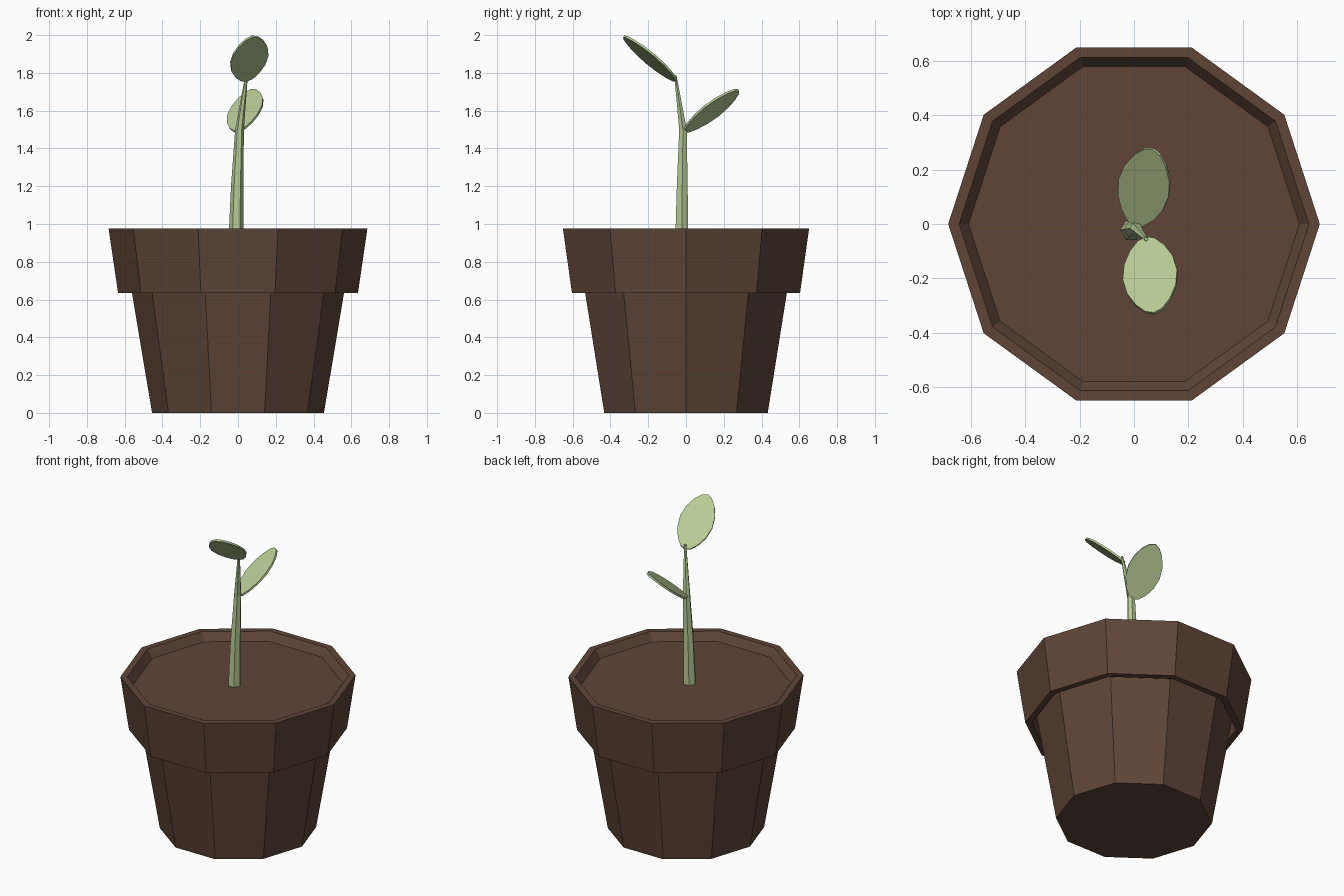
import bpy, bmesh
from math import sin, cos, pi
from mathutils import Vector

if "Cube" in bpy.data.objects:
    bpy.data.objects.remove(bpy.data.objects["Cube"])


def material(name, color):
    m = bpy.data.materials.new(name)
    m.diffuse_color = (*color, 1)
    m.use_nodes = True
    m.node_tree.nodes["Principled BSDF"].inputs["Base Color"].default_value = m.diffuse_color
    return m


brown = material("terracotta_brown", (0.115, 0.060, 0.040))
green = material("leaf_green", (0.47, 0.60, 0.30))


def finish(name, bm, mat):
    bmesh.ops.recalc_face_normals(bm, faces=bm.faces)
    me = bpy.data.meshes.new(name)
    bm.to_mesh(me)
    bm.free()
    me.materials.append(mat)
    ob = bpy.data.objects.new(name, me)
    bpy.context.collection.objects.link(ob)
    return ob


def loft(name, rings, sides, mat, closed=False):
    """Join horizontal polygon rings (x, y, z, radius); cap ends or close the loop."""
    bm = bmesh.new()
    loops = [[bm.verts.new((x + r * cos(2 * pi * i / sides),
                            y + r * sin(2 * pi * i / sides), z))
              for i in range(sides)] for x, y, z, r in rings]
    pairs = list(zip(loops, loops[1:]))
    if closed:
        pairs.append((loops[-1], loops[0]))
    else:
        bm.faces.new(loops[0])
        bm.faces.new(loops[-1])
    for a, b in pairs:
        for i in range(sides):
            j = (i + 1) % sides
            bm.faces.new((a[i], a[j], b[j], b[i]))
    return finish(name, bm, mat)


def leaf(name, base, tip, side, mat, thick=0.012, n=8):
    """Thin leaf plate, rounded at the base and more pointed at the tip."""
    base, tip, side = Vector(base), Vector(tip), Vector(side)
    normal = (tip - base).cross(side).normalized() * thick / 2
    outline = []
    for k in range(2 * n):
        a = pi * k / n
        t = (1 - cos(a)) / 2
        w = sin(a) * (1.0 + 0.12 * cos(2 * a) * -1) / 1.12
        outline.append(base.lerp(tip, t) + side * w)
    bm = bmesh.new()
    top = [bm.verts.new(p + normal) for p in outline]
    low = [bm.verts.new(p - normal) for p in outline]
    bm.faces.new(top)
    bm.faces.new(low)
    for i in range(2 * n):
        j = (i + 1) % (2 * n)
        bm.faces.new((top[i], top[j], low[j], low[i]))
    return finish(name, bm, mat)


# Pot body, whose flat top is the soil
loft("pot_body", [(0, 0, 0, 0.455), (0, 0, 0.925, 0.61)], 10, brown)

# Rim: flared hollow collar
loft("pot_rim", [(0, 0, 0.635, 0.635), (0, 0, 0.975, 0.685),
                 (0, 0, 0.975, 0.645), (0, 0, 0.925, 0.61),
                 (0, 0, 0.635, 0.595)], 10, brown, closed=True)

# Stem: tapered and bent towards the upper leaf
loft("stem", [(-0.010, -0.022, 0.92, 0.040), (-0.004, -0.020, 1.2, 0.033),
              (0.008, -0.016, 1.5, 0.023), (0.045, -0.056, 1.785, 0.007)],
     6, green)

# Leaves
leaf("upper_leaf", (0.045, -0.050, 1.757), (0.075, -0.330, 1.993),
     (0.100, 0.019, 0.021), green)
leaf("lower_leaf", (0.005, -0.006, 1.490), (0.070, 0.278, 1.710),
     (0.092, -0.033, 0.026), green)
